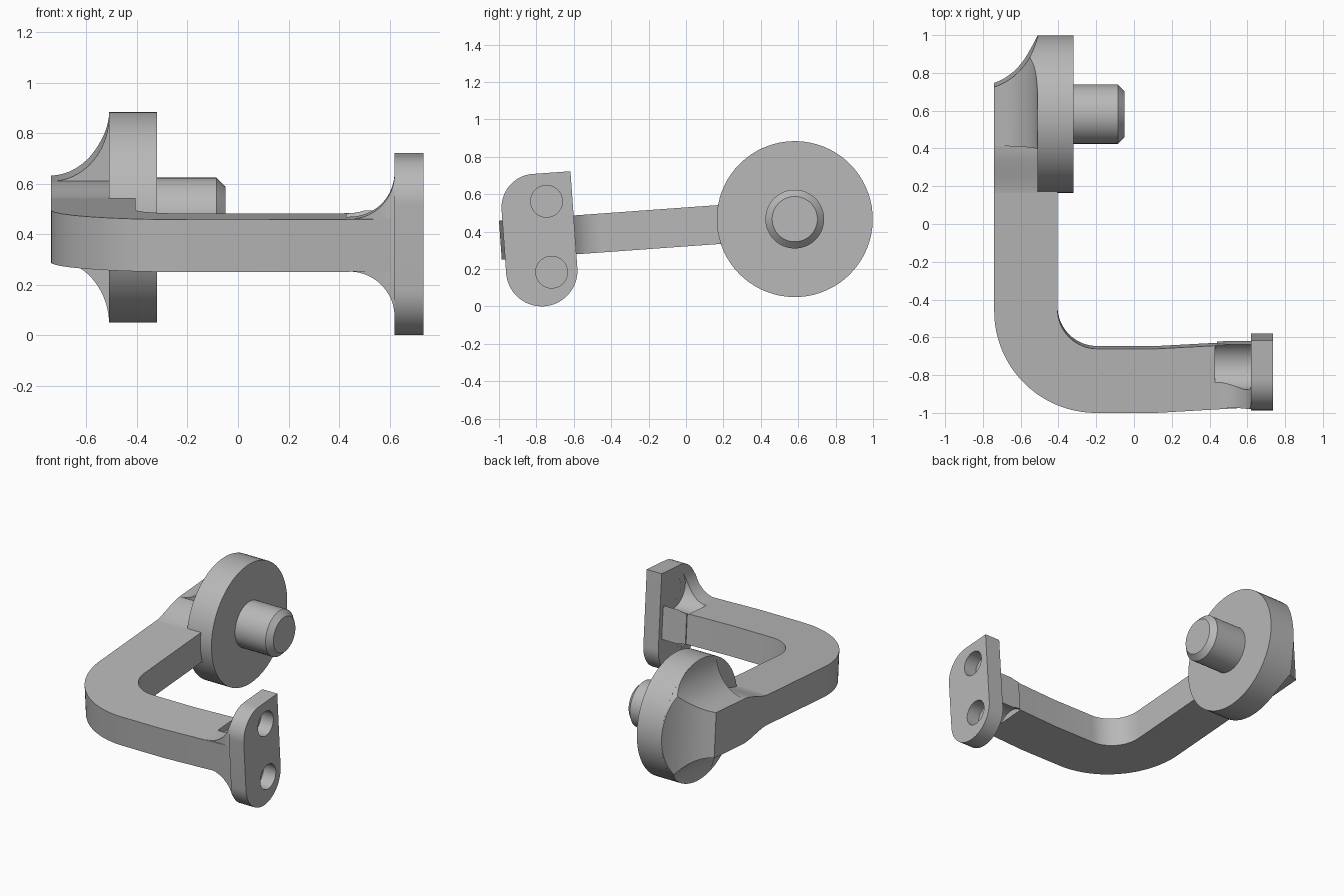
import bpy, bmesh
from math import sin, cos, pi, radians
from mathutils import Matrix

cube = bpy.data.objects.get("Cube")
if cube:
    bpy.data.objects.remove(cube, do_unlink=True)

metal = bpy.data.materials.new("plain grey metal")
metal.use_nodes = True
metal.diffuse_color = (0.48, 0.48, 0.48, 1)
metal.node_tree.nodes["Principled BSDF"].inputs["Base Color"].default_value = (0.48, 0.48, 0.48, 1)

TILT = Matrix.Translation((0, 0, 0.425)) @ Matrix.Rotation(radians(4.1), 4, 'X')
PIN_Y, DISC_R = 0.583, 0.417
HALF = 0.104            # half thickness of the arm
parts = []


def arc(cx, cy, rx, ry, a0, a1, n=20):
    return [(cx + rx * cos(radians(a0 + (a1 - a0) * i / n)),
             cy + ry * sin(radians(a0 + (a1 - a0) * i / n))) for i in range(n + 1)]


def circle(cx, cy, r, n=72):
    return arc(cx, cy, r, r, 0, 360, n)[:-1]


def prism(name, pts, axis, lo, hi, part=True):
    """Extrude a closed 2D outline along one axis."""
    place = {'x': lambda a, b, h: (h, a, b),
             'y': lambda a, b, h: (a, h, b),
             'z': lambda a, b, h: (a, b, h)}[axis]
    bm = bmesh.new()
    rings = [[bm.verts.new(place(a, b, h)) for a, b in pts] for h in (lo, hi)]
    for ring in rings:
        bm.faces.new(ring)
    for i in range(len(pts)):
        j = (i + 1) % len(pts)
        bm.faces.new((rings[0][i], rings[0][j], rings[1][j], rings[1][i]))
    return finish(name, bm, part)


def lathe(name, profile, n=72):
    """Spin (x, radius) points about the disc axis."""
    bm = bmesh.new()
    rings = [[bm.verts.new((x, PIN_Y + r * cos(2 * pi * i / n), r * sin(2 * pi * i / n)))
              for i in range(n)] for x, r in profile]
    for p, q in zip(rings, rings[1:]):
        for i in range(n):
            j = (i + 1) % n
            bm.faces.new((p[i], p[j], q[j], q[i]))
    bm.faces.new(rings[0])
    bm.faces.new(rings[-1])
    return finish(name, bm, True)


def finish(name, bm, part):
    bmesh.ops.recalc_face_normals(bm, faces=bm.faces[:])
    mesh = bpy.data.meshes.new(name)
    bm.to_mesh(mesh)
    bm.free()
    mesh.materials.append(metal)
    obj = bpy.data.objects.new(name, mesh)
    bpy.context.collection.objects.link(obj)
    if part:
        parts.append(obj)
    else:
        obj.hide_render = True
    return obj


def combine(obj, tools, operation):
    for tool in tools:
        mod = obj.modifiers.new("cut", 'BOOLEAN')
        mod.operation, mod.object, mod.solver = operation, tool, 'EXACT'
    bpy.context.view_layer.update()
    graph = bpy.context.evaluated_depsgraph_get()
    mesh = bpy.data.meshes.new_from_object(obj.evaluated_get(graph))
    obj.modifiers.clear()
    obj.data = mesh


# Bent arm with a slight taper towards the mounting plate
arm = prism("arm",
            [(-0.74, 0.43)] + arc(-0.2, -0.455, 0.54, 0.54, 180, 270, 32)
            + [(0.12, -0.995), (0.64, -0.965), (0.64, -0.627), (0.12, -0.655)]
            + arc(-0.195, -0.445, 0.21, 0.21, 270, 180, 24) + [(-0.405, 0.43)],
            'z', -HALF, HALF)

# Mounting plate: round bottom, one round top corner, one square corner
outline = (arc(-0.786, -0.178, 0.191, 0.191, 180, 360, 36)
           + [(-0.595, 0.341)] + arc(-0.797, 0.161, 0.18, 0.18, 90, 180))
plate = prism("mounting_plate", outline, 'x', 0.62, 0.735)

# Concave flare joining arm and plate
upper = arc(0.44, HALF + 0.18, 0.18, 0.18, 270, 360)
lower = [(x, -z) for x, z in reversed(upper)]
flare = prism("plate_flare", upper + [(0.64, 0.284), (0.64, -0.284)] + lower, 'y', -0.967, -0.63)
limit = prism("flare_limit", outline, 'x', 0.3, 0.7, False)
combine(flare, [limit], 'INTERSECT')

# Screw holes through the plate, with clearance pockets behind them
holes, pockets = [], []
for side in (-1, 1):
    holes.append(prism("hole_cutter", circle(-0.734, side * 0.19, 0.085, 48), 'x', 0.5, 0.8, False))
    pockets.append(prism("pocket_cutter", circle(-0.736, side * 0.19, 0.13, 48), 'x', 0.43, 0.6205, False))
combine(plate, holes, 'DIFFERENCE')
combine(flare, pockets, 'DIFFERENCE')
combine(arm, pockets, 'DIFFERENCE')

# Round disc and chamfered pin
lathe("disc", [(-0.51, DISC_R), (-0.32, DISC_R)])
lathe("pin", [(-0.34, 0.157), (-0.085, 0.157), (-0.05, 0.121)])

# Hub behind the disc: concave above, below and at the back, flat towards the arm
curve = arc(-0.74, DISC_R, 0.23, 0.262, 270, 360, 24)
hub = prism("hub", curve + [(-0.5, DISC_R), (-0.5, -DISC_R)]
            + [(x, -z) for x, z in reversed(curve)], 'y', 0.425, 1.1)
back = []
for i in range(25):
    t = i / 24
    k = ((1 - t) ** 2, 2 * t * (1 - t), t * t)
    back.append((-0.74 * k[0] - 0.58 * k[1] - 0.51 * k[2],
                 PIN_Y + 0.155 * k[0] + 0.21 * k[1] + DISC_R * k[2]))
back_limit = prism("hub_back_limit",
                   back + [(-0.45, PIN_Y + DISC_R), (-0.45, 0.3), (-0.74, 0.3)],
                   'z', -0.6, 0.6, False)
round_limit = prism("hub_round_limit", circle(PIN_Y, 0, DISC_R - 0.0005), 'x', -0.9, -0.3, False)
combine(hub, [back_limit, round_limit], 'INTERSECT')

# Smooth swelling from the arm up to the hub
swell = []
for i in range(17):
    t = i / 16
    swell.append((0.15 + 0.28 * t, HALF - 0.001 + 0.052 * (1 - (1 - t) ** 2 * (1 + 2 * t))))
prism("hub_ramp", swell + [(y, -z) for y, z in reversed(swell)], 'x', -0.74, -0.5)

# Remove the cutters, tilt the whole part and shade it
for obj in list(bpy.context.collection.objects):
    if obj.hide_render and obj.name.split(".")[0].endswith(("cutter", "limit")):
        bpy.data.objects.remove(obj, do_unlink=True)
bpy.ops.object.select_all(action='DESELECT')
for obj in parts:
    obj.data.transform(TILT)
    obj.select_set(True)
    bpy.context.view_layer.objects.active = obj
bpy.ops.object.shade_smooth_by_angle(angle=radians(30))
